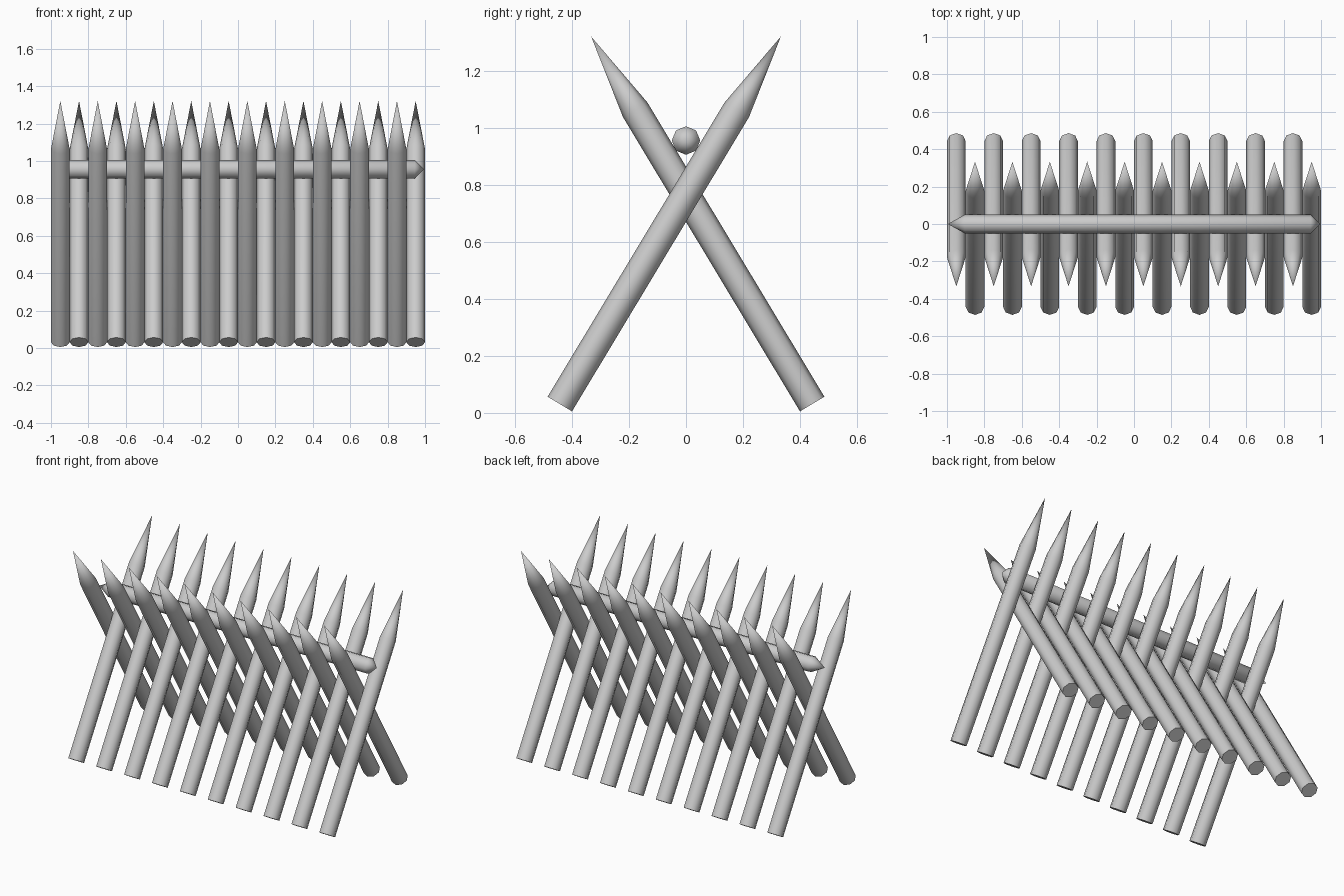
import bpy, bmesh, math
from mathutils import Vector

if "Cube" in bpy.data.objects:
    bpy.data.objects.remove(bpy.data.objects["Cube"])

SIDES, R = 8, 0.05


def spike(name, start, end, rings):
    """Octagonal pole along start->end; rings are (distance, radius), radius 0 = point."""
    start, end = Vector(start), Vector(end)
    axis = (end - start).normalized()
    # one cross-section corner lies sideways to the pole
    u = Vector((1, 0, 0)) if abs(axis.x) < 0.5 else Vector((0, 1, 0))
    v = axis.cross(u)
    bm = bmesh.new()
    loops = []
    for d, r in rings:
        c = start + axis * d
        if r == 0:
            loops.append([bm.verts.new(c)])
        else:
            loops.append([bm.verts.new(c + (u * math.cos(a) + v * math.sin(a)) * r)
                          for a in (2 * math.pi * k / SIDES for k in range(SIDES))])
    for a, b in zip(loops, loops[1:]):
        for k in range(SIDES):
            n = (k + 1) % SIDES
            if len(a) == 1:
                bm.faces.new((a[0], b[n], b[k]))
            elif len(b) == 1:
                bm.faces.new((a[k], a[n], b[0]))
            else:
                bm.faces.new((a[k], a[n], b[n], b[k]))
    # flat cap on a blunt end
    if len(loops[0]) > 1:
        bm.faces.new(loops[0][::-1])
    bmesh.ops.recalc_face_normals(bm, faces=bm.faces[:])
    mesh = bpy.data.meshes.new(name)
    bm.to_mesh(mesh)
    bm.free()
    obj = bpy.data.objects.new(name, mesh)
    bpy.context.collection.objects.link(obj)
    bpy.ops.object.select_all(action='DESELECT')
    obj.select_set(True)
    bpy.context.view_layer.objects.active = obj
    bpy.ops.object.shade_smooth_by_angle(angle=math.radians(50))
    return obj


# crossed sharpened stakes, alternating lean
for i in range(20):
    s = 1 if i % 2 == 0 else -1
    x = -0.95 + 0.1 * i
    base, tip = Vector((x, 0.443 * s, 0.031)), Vector((x, -0.333 * s, 1.321))
    length = (tip - base).length
    spike("rear_footed_stake" if s > 0 else "front_footed_stake", base, tip,
          [(0, R), (length - 0.3, R), (length, 0)])

# horizontal beam resting in the crossings, pointed at both ends
spike("cross_beam", (-0.995, 0, 0.956), (0.995, 0, 0.956),
      [(0, 0), (0.09, R), (1.94, R), (1.99, 0)])
